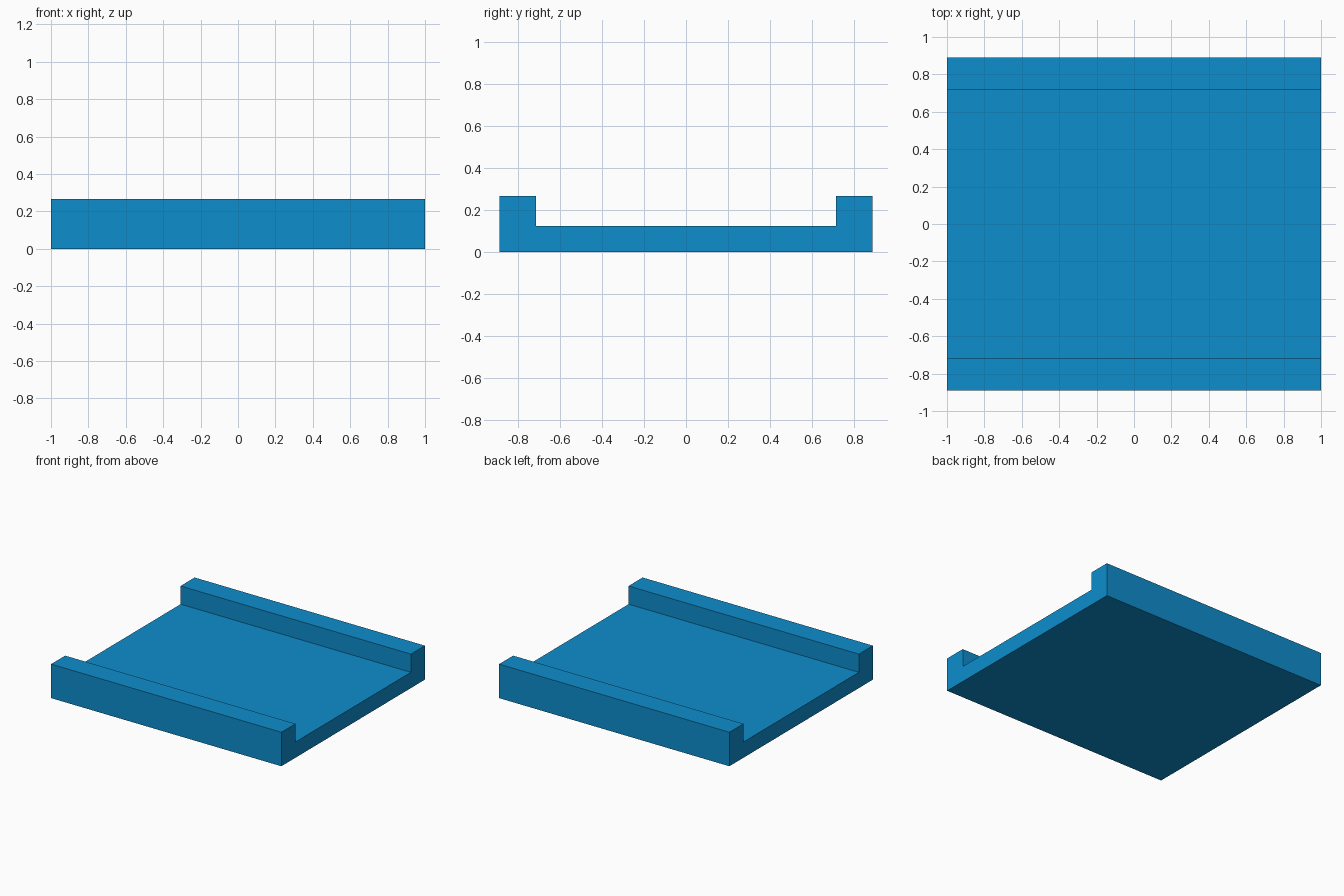
import bpy
import bmesh

cube = bpy.data.objects.get("Cube")
if cube:
    bpy.data.objects.remove(cube, do_unlink=True)

HALF_LENGTH = 1.0
HALF_WIDTH = 0.89
RAIL_INNER = 0.716
FLOOR_TOP = 0.124
RAIL_TOP = 0.267

# Blue plastic
blue = bpy.data.materials.new("blue")
blue.use_nodes = True
colour = (0.0044, 0.27, 0.61, 1)
blue.diffuse_color = colour
blue.node_tree.nodes["Principled BSDF"].inputs["Base Color"].default_value = colour

# Channel cross-section: one half, mirrored to the other side
half = [(HALF_WIDTH, 0), (HALF_WIDTH, RAIL_TOP),
        (RAIL_INNER, RAIL_TOP), (RAIL_INNER, FLOOR_TOP)]
profile = half + [(-y, z) for y, z in reversed(half)]

# Tray with two side rails, extruded along its length
bm = bmesh.new()
end = bm.faces.new([bm.verts.new((-HALF_LENGTH, y, z)) for y, z in profile])
result = bmesh.ops.extrude_face_region(bm, geom=[end], use_keep_orig=True)
moved = [v for v in result["geom"] if isinstance(v, bmesh.types.BMVert)]
bmesh.ops.translate(bm, verts=moved, vec=(2 * HALF_LENGTH, 0, 0))
bmesh.ops.recalc_face_normals(bm, faces=bm.faces)

mesh = bpy.data.meshes.new("channel_tray")
bm.to_mesh(mesh)
bm.free()
mesh.materials.append(blue)
tray = bpy.data.objects.new("channel_tray", mesh)
bpy.context.collection.objects.link(tray)
